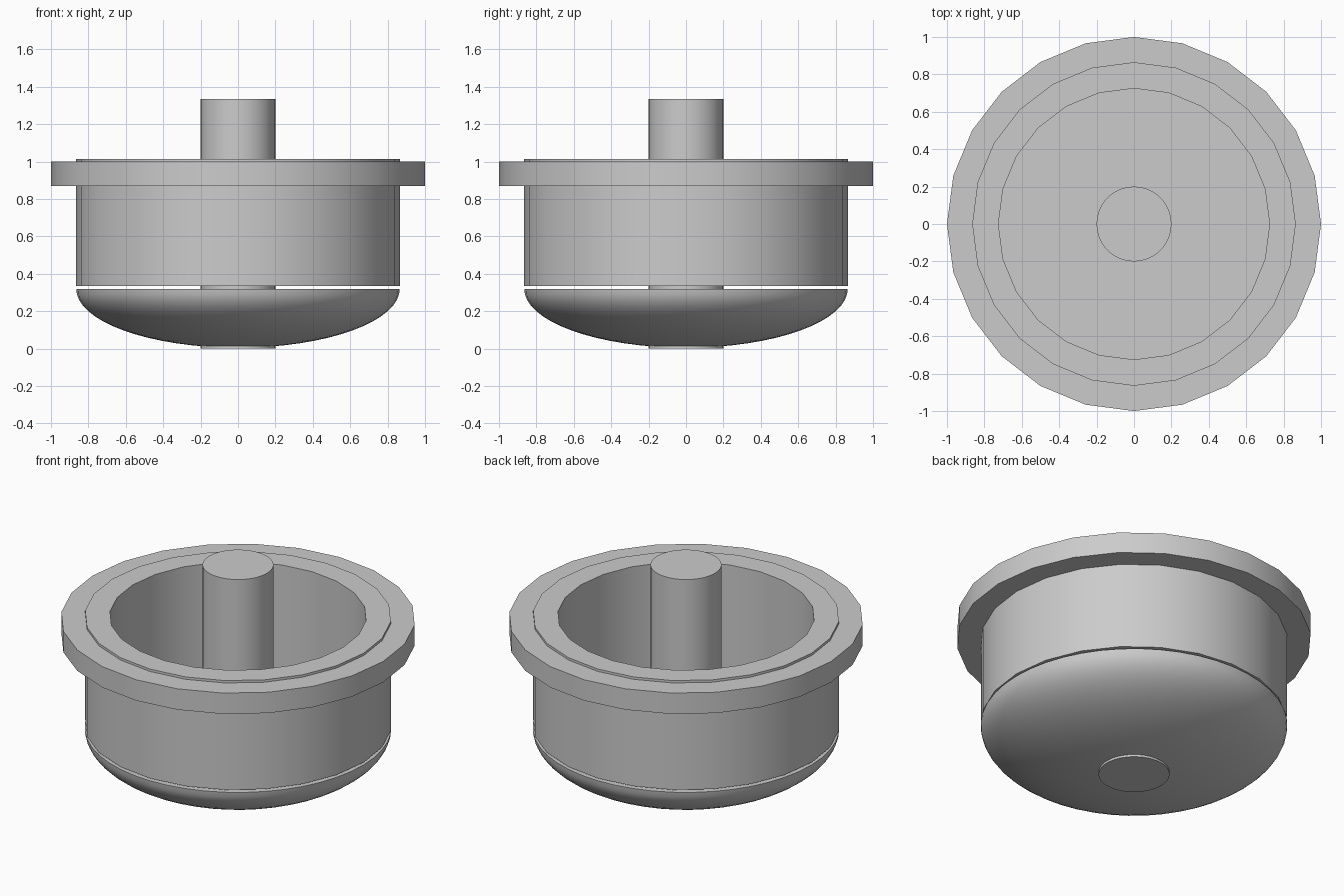
import bpy, bmesh, math

cube = bpy.data.objects.get("Cube")
if cube:
    bpy.data.objects.remove(cube, do_unlink=True)

grey = bpy.data.materials.new("plain grey")
grey.use_nodes = True
grey.diffuse_color = (0.6, 0.6, 0.6, 1)
grey.node_tree.nodes["Principled BSDF"].inputs["Base Color"].default_value = (0.6, 0.6, 0.6, 1)


def lathe(name, profile, sides, closed=False):
    """Turn a list of (radius, height) points around the z axis."""
    bm = bmesh.new()
    verts = [bm.verts.new((r, 0, z)) for r, z in profile]
    edges = [bm.edges.new(pair) for pair in zip(verts, verts[1:])]
    if closed:
        edges.append(bm.edges.new((verts[-1], verts[0])))
    bmesh.ops.spin(bm, geom=verts + edges, cent=(0, 0, 0), axis=(0, 0, 1),
                   angle=math.tau, steps=sides, use_duplicate=False)
    bmesh.ops.remove_doubles(bm, verts=bm.verts, dist=0.0005)
    bmesh.ops.recalc_face_normals(bm, faces=bm.faces)
    mesh = bpy.data.meshes.new(name)
    bm.to_mesh(mesh)
    bm.free()
    mesh.materials.append(grey)
    obj = bpy.data.objects.new(name, mesh)
    bpy.context.collection.objects.link(obj)
    bpy.ops.object.select_all(action='DESELECT')
    obj.select_set(True)
    bpy.context.view_layer.objects.active = obj
    bpy.ops.object.shade_smooth_by_angle(angle=math.radians(30))
    return obj


def ring(name, inner, outer, low, high, sides):
    return lathe(name, [(inner, low), (outer, low), (outer, high), (inner, high)], sides, True)


# Hollow body and the collar around its top
ring("body_wall", 0.725, 0.865, 0.335, 1.015, 24)
ring("top_collar", 0.865, 1.0, 0.87, 1.0, 24)

# Central rod running through everything
lathe("center_rod", [(0, 0), (0.2, 0), (0.2, 1.335), (0, 1.335)], 48)

# Solid half-ellipsoid base with a flat top
rim, depth, top = 0.865, 0.315, 0.32
steps = 16
curve = [(rim * math.cos(a), top - depth * math.sin(a))
         for a in (math.pi / 2 * i / steps for i in range(steps + 1))]
lathe("rounded_base", [(0, top)] + curve, 48)
